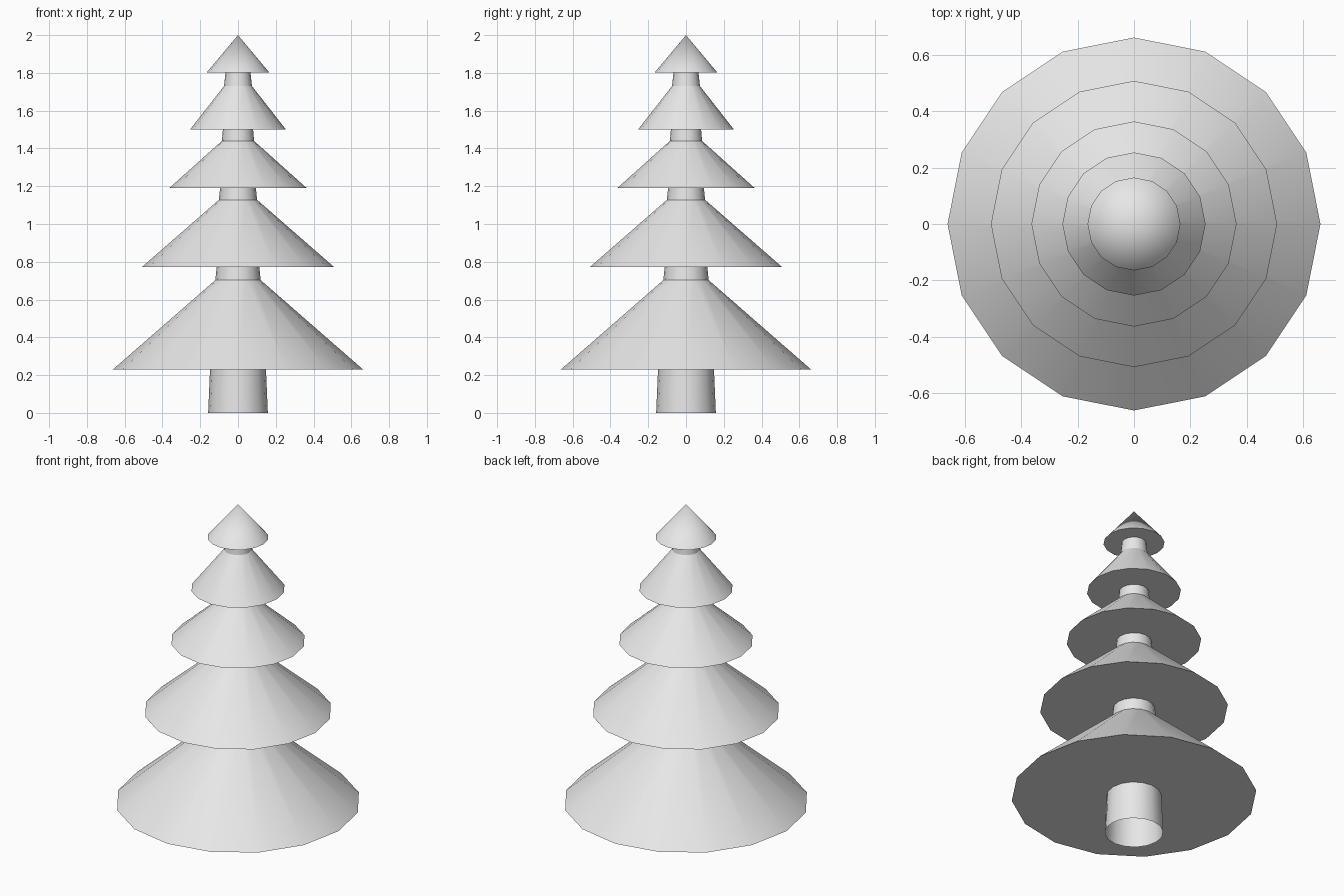
import bpy, bmesh, math

SIDES = 16

cube = bpy.data.objects.get("Cube")
if cube:
    bpy.data.objects.remove(cube, do_unlink=True)

grey = bpy.data.materials.new("light_grey")
grey.use_nodes = True
colour = (0.8, 0.8, 0.8, 1)
grey.diffuse_color = colour
grey.node_tree.nodes["Principled BSDF"].inputs["Base Color"].default_value = colour


def lathe(name, profile):
    """Turn (radius, height) points, listed from the bottom up, around z."""
    bm = bmesh.new()
    rings = []
    for r, z in profile:
        if r == 0:
            rings.append([bm.verts.new((0, 0, z))] * SIDES)
        else:
            angles = [math.tau * i / SIDES for i in range(SIDES)]
            rings.append([bm.verts.new((r * math.cos(a), r * math.sin(a), z)) for a in angles])
    for low, high in zip(rings, rings[1:]):
        for i in range(SIDES):
            j = (i + 1) % SIDES
            corners = [low[i], low[j], high[j], high[i]]
            bm.faces.new(list(dict.fromkeys(corners)))
    mesh = bpy.data.meshes.new(name)
    bm.to_mesh(mesh)
    bm.free()
    mesh.materials.append(grey)
    obj = bpy.data.objects.new(name, mesh)
    bpy.context.collection.objects.link(obj)
    bpy.ops.object.select_all(action='DESELECT')
    obj.select_set(True)
    bpy.context.view_layer.objects.active = obj
    bpy.ops.object.shade_smooth_by_angle(angle=math.radians(30))


# Branch tiers: trunk radius below, rim radius, rim height, top radius, top height
tiers = [
    (0.148, 0.662, 0.23, 0.12, 0.703),
    (0.113, 0.508, 0.773, 0.101, 1.128),
    (0.095, 0.364, 1.19, 0.085, 1.44),
    (0.08, 0.254, 1.50, 0.074, 1.73),
    (0.066, 0.165, 1.803, 0, 2.0),
]

# Trunk sections, open at the foot, show between the tiers
base_r, base_z = 0.158, 0
for n, (inner, rim, low, top_r, top_z) in enumerate(tiers, 1):
    lathe(f"trunk_section_{n}", [(base_r, base_z), (inner, low)])
    lathe(f"branch_tier_{n}", [(inner, low), (rim, low), (top_r, top_z)])
    base_r, base_z = top_r, top_z
